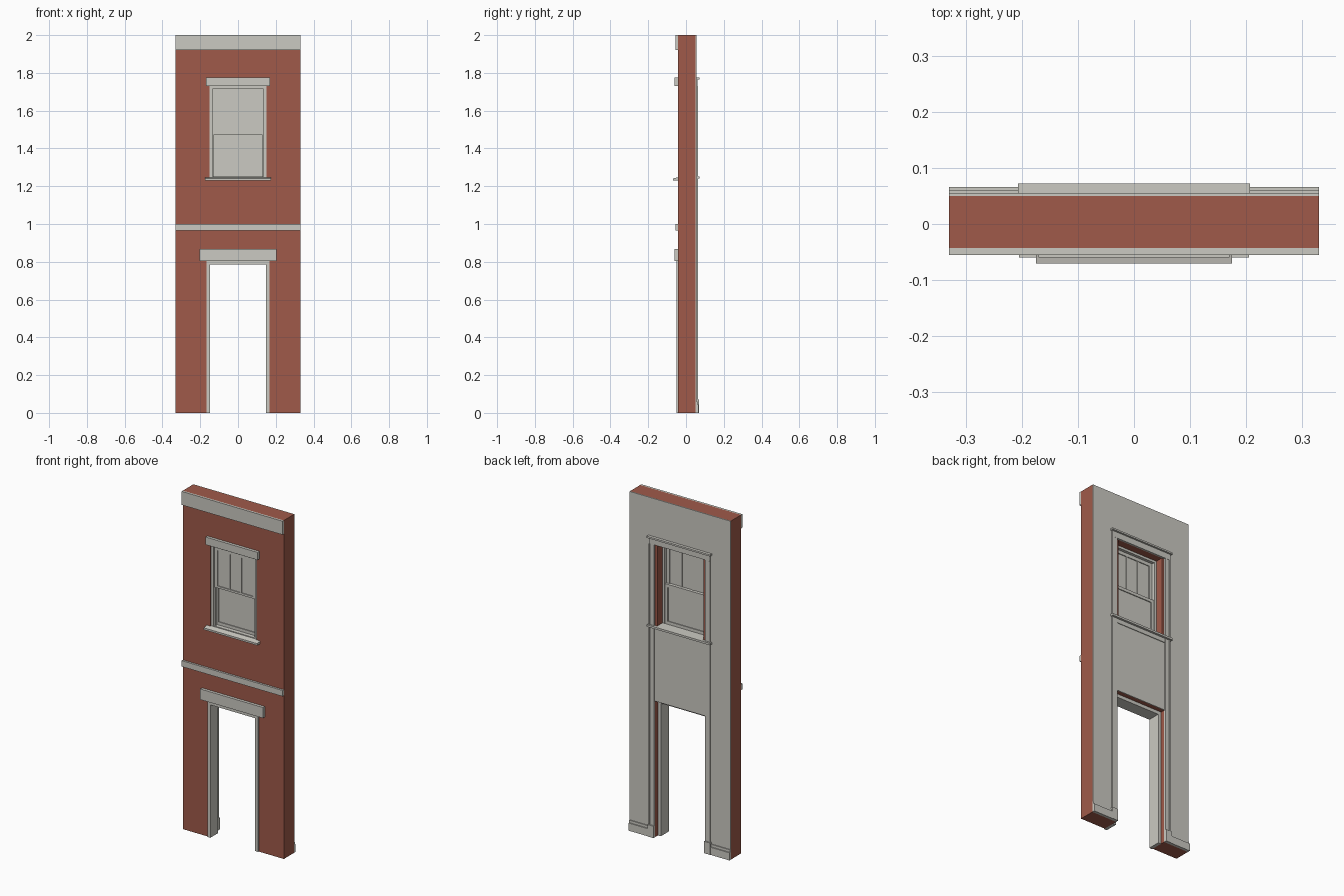
import bpy
import bmesh

cube = bpy.data.objects.get("Cube")
if cube:
    bpy.data.objects.remove(cube, do_unlink=True)


def material(name, rgb):
    mat = bpy.data.materials.new(name)
    mat.use_nodes = True
    mat.diffuse_color = (*rgb, 1)
    mat.node_tree.nodes["Principled BSDF"].inputs["Base Color"].default_value = (*rgb, 1)
    return mat


BRICK = material("red brick", (0.35, 0.102, 0.068))
GREY = material("pale grey", (0.60, 0.59, 0.54))


def finish(name, bm, mat):
    bmesh.ops.recalc_face_normals(bm, faces=bm.faces)
    mesh = bpy.data.meshes.new(name)
    bm.to_mesh(mesh)
    bm.free()
    mesh.materials.append(mat)
    obj = bpy.data.objects.new(name, mesh)
    bpy.context.collection.objects.link(obj)
    return obj


def box(name, x, y, z, mat=GREY):
    """Box from (low, high) pairs on each axis."""
    bm = bmesh.new()
    for v in bmesh.ops.create_cube(bm, size=1)["verts"]:
        v.co = [a + (b - a) * (c + 0.5) for c, (a, b) in zip(v.co, (x, y, z))]
    return finish(name, bm, mat)


def pair(name, x, y, z, mat=GREY):
    """The same box on both sides of the centre line."""
    box("left_" + name, x, y, z, mat)
    box("right_" + name, (-x[1], -x[0]), y, z, mat)


def prism(name, half, profile, mat=GREY):
    """A (y, z) profile swept across the width."""
    bm = bmesh.new()
    face = bm.faces.new([bm.verts.new((-half, y, z)) for y, z in profile])
    out = bmesh.ops.extrude_face_region(bm, geom=[face])["geom"]
    bmesh.ops.translate(bm, vec=(2 * half, 0, 0),
                        verts=[v for v in out if isinstance(v, bmesh.types.BMVert)])
    return finish(name, bm, mat)


def pierced_slab(name, xs, zs, holes, y, mat):
    """Slab laid out on a grid, leaving out the cells inside any opening."""
    bm = bmesh.new()
    verts = {(x, z): bm.verts.new((x, y[0], z)) for x in xs for z in zs}
    for x0, x1 in zip(xs, xs[1:]):
        for z0, z1 in zip(zs, zs[1:]):
            cx, cz = (x0 + x1) / 2, (z0 + z1) / 2
            if any(abs(cx) < h and lo < cz < hi for h, lo, hi in holes):
                continue
            bm.faces.new([verts[p] for p in ((x0, z0), (x1, z0), (x1, z1), (x0, z1))])
    out = bmesh.ops.extrude_face_region(bm, geom=bm.faces[:])["geom"]
    bmesh.ops.translate(bm, vec=(0, y[1] - y[0], 0),
                        verts=[v for v in out if isinstance(v, bmesh.types.BMVert)])
    loose = [v for v in bm.verts if not v.link_faces]
    bmesh.ops.delete(bm, geom=loose, context="VERTS")
    return finish(name, bm, mat)


def frame(name, half, z, width, y, bottom=None):
    """Rectangular frame with one opening."""
    lo, hi = z[0] + (width if bottom is None else bottom), z[1] - width
    inner = half - width
    pierced_slab(name, (-half, -inner, inner, half), (z[0], lo, hi, z[1]),
                 [(inner, lo, hi)], y, GREY)


W, FRONT, BACK, SKIN = 0.33, -0.043, 0.05, 0.055
DOOR, WIN, CASE = 0.166, 0.15, 0.2
DOOR_TOP, SILL, WIN_TOP = 0.805, 1.24, 1.73

# Brick wall and its plaster lining
pierced_slab("brick_wall", (-W, -DOOR, -WIN, WIN, DOOR, W), (0, DOOR_TOP, SILL, WIN_TOP, 2),
             [(DOOR, 0, DOOR_TOP), (WIN, SILL, WIN_TOP)], (FRONT, BACK), BRICK)
pierced_slab("plaster_lining", (-W, -DOOR, DOOR, W), (0, DOOR_TOP, SILL, WIN_TOP, 2),
             [(DOOR, 0, DOOR_TOP), (DOOR, SILL, WIN_TOP)], (BACK, SKIN), GREY)

# Stone bands and lintels on the front
box("cornice_band", (-W, W), (-0.055, FRONT), (1.92, 2))
box("floor_band", (-W, W), (-0.055, FRONT), (0.965, 1))
box("door_lintel", (-0.205, 0.205), (-0.06, FRONT), (DOOR_TOP, 0.868))
box("window_lintel", (-0.17, 0.17), (-0.06, FRONT), (WIN_TOP, 1.775))
prism("window_sill", 0.175, [(-0.07, 1.23), (FRONT, 1.23), (FRONT, 1.247), (-0.07, 1.241)])
box("sill_bed", (-WIN, WIN), (FRONT, 0.005), (SILL, 1.247))

# Door lining
pair("door_jamb", (0.147, DOOR), (-0.049, 0.025), (0, DOOR_TOP))
box("door_head", (-0.147, 0.147), (-0.049, 0.025), (0.785, DOOR_TOP))

# Window frame, sashes and glazing
frame("window_frame", WIN, (1.247, WIN_TOP), 0.014, (-0.036, 0.005), bottom=0.004)
frame("upper_sash", 0.136, (1.475, 1.716), 0.02, (-0.026, -0.012), bottom=0.012)
frame("lower_sash", 0.136, (1.251, 1.487), 0.018, (-0.012, 0.002))
box("upper_glass", (-0.117, 0.117), (-0.021, -0.017), (1.486, 1.697))
box("lower_glass", (-0.119, 0.119), (-0.007, -0.003), (1.268, 1.47))
pair("muntin", (0.034, 0.042), (-0.025, -0.013), (1.486, 1.697))
pair("sash_stop", (0.126, 0.137), (-0.028, -0.014), (1.251, 1.475))

# Casing on the back, running from floor to window head
pair("casing", (DOOR, CASE), (SKIN, 0.06), (0, WIN_TOP))
pair("casing_edge", (CASE - 0.007, CASE), (0.06, 0.063), (0.07, WIN_TOP))
box("head_casing", (-CASE, CASE), (SKIN, 0.061), (WIN_TOP, 1.765))
box("head_cap", (-0.207, 0.207), (SKIN, 0.072), (1.765, 1.775))
box("stool_inside", (-WIN, WIN), (0.005, SKIN), (SILL, 1.252))
box("window_stool", (-0.207, 0.207), (SKIN, 0.072), (SILL, 1.252))
box("apron", (-DOOR, DOOR), (SKIN, 0.059), (1.215, SILL))

# Skirting and plinth blocks
pair("skirting", (CASE, W), (SKIN, 0.066), (0, 0.045))
pair("skirting_moulding", (CASE, W), (SKIN, 0.06), (0.045, 0.06))
pair("plinth_block", (DOOR, 0.205), (SKIN, 0.068), (0, 0.07))
